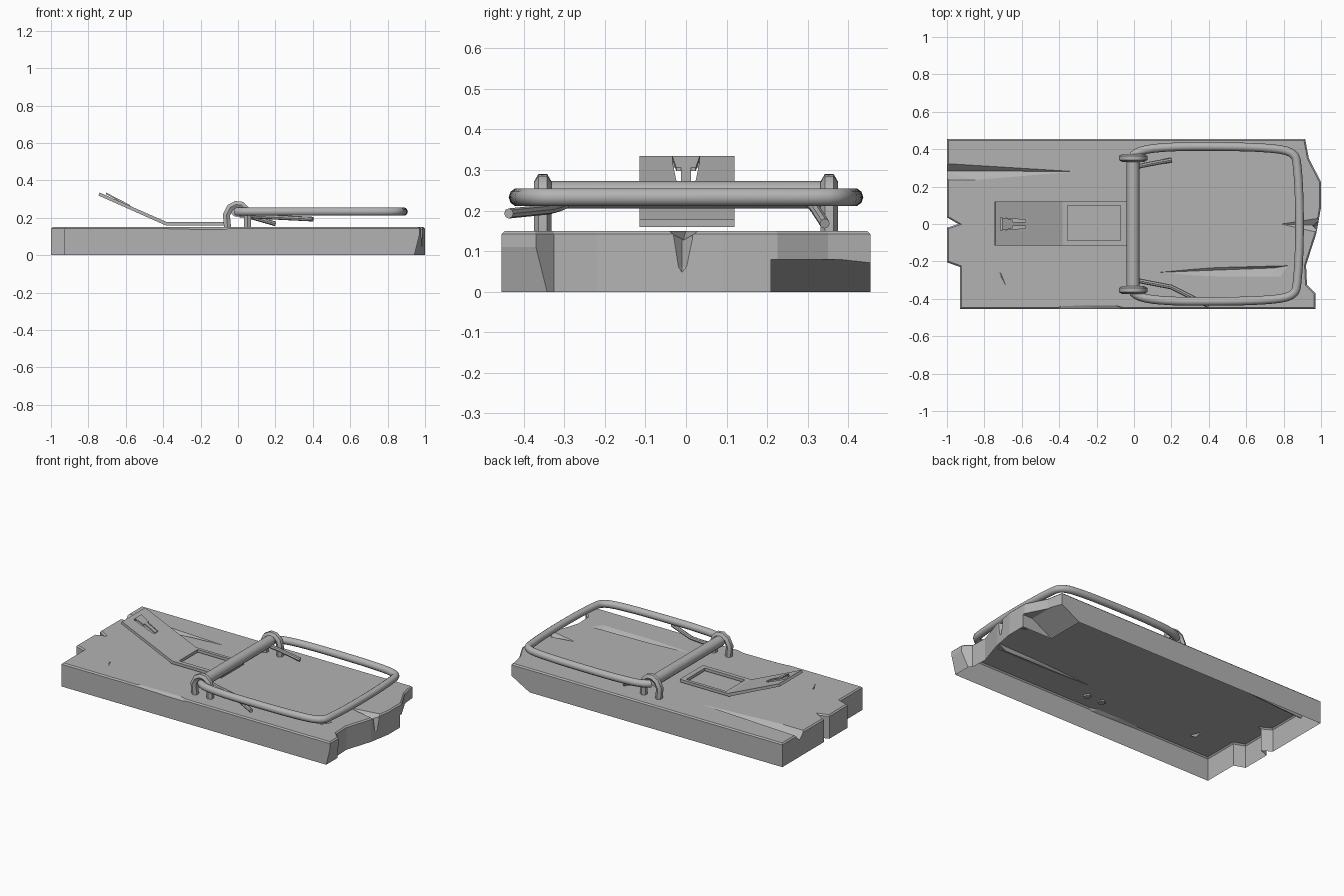
import bpy, bmesh
from mathutils import Vector

if "Cube" in bpy.data.objects:
    bpy.data.objects.remove(bpy.data.objects["Cube"])

grey = bpy.data.materials.new("plain_grey")
grey.diffuse_color = (0.45, 0.45, 0.45, 1)
grey.use_nodes = True
grey.node_tree.nodes["Principled BSDF"].inputs["Base Color"].default_value = grey.diffuse_color


def add(name, bm):
    bmesh.ops.recalc_face_normals(bm, faces=bm.faces)
    me = bpy.data.meshes.new(name)
    bm.to_mesh(me)
    bm.free()
    ob = bpy.data.objects.new(name, me)
    me.materials.append(grey)
    bpy.context.collection.objects.link(ob)
    return ob


def activate(ob):
    bpy.ops.object.select_all(action='DESELECT')
    ob.select_set(True)
    bpy.context.view_layer.objects.active = ob


def prism(name, pts, vec, bevel_top=0):
    """Extrude a flat outline along a vector."""
    bm = bmesh.new()
    f = bm.faces.new([bm.verts.new(p) for p in pts])
    r = bmesh.ops.extrude_face_region(bm, geom=[f], use_keep_orig=True)
    top = [v for v in r["geom"] if isinstance(v, bmesh.types.BMVert)]
    bmesh.ops.translate(bm, verts=top, vec=vec)
    bmesh.ops.recalc_face_normals(bm, faces=bm.faces)
    if bevel_top:
        ed = [e for e in bm.edges if all(v in top for v in e.verts)]
        bmesh.ops.bevel(bm, geom=ed, offset=bevel_top, segments=1, affect='EDGES')
    return add(name, bm)


def cut(ob, *hulls):
    """Subtract convex shapes, each given by its corner points."""
    for pts in hulls:
        bm = bmesh.new()
        for p in pts:
            bm.verts.new(p)
        bmesh.ops.convex_hull(bm, input=bm.verts)
        c = add("cutter", bm)
        c.hide_render = True
        m = ob.modifiers.new("cut", 'BOOLEAN')
        m.operation, m.solver, m.object = 'DIFFERENCE', 'EXACT', c
        activate(ob)
        bpy.ops.object.modifier_apply(modifier=m.name)
        bpy.data.objects.remove(c, do_unlink=True)


def box(x0, x1, y0, y1, z0, z1):
    return [(x, y, z) for x in (x0, x1) for y in (y0, y1) for z in (z0, z1)]


def wire(name, pts, radius, res=2, smooth_path=True):
    """Round wire following a path."""
    cu = bpy.data.curves.new(name, 'CURVE')
    cu.dimensions = '3D'
    cu.bevel_depth, cu.bevel_resolution, cu.use_fill_caps = radius, res, True
    s = cu.splines.new('NURBS' if smooth_path else 'POLY')
    s.points.add(len(pts) - 1)
    for p, co in zip(s.points, pts):
        p.co = (*co, 1)
    if smooth_path:
        s.order_u, s.use_endpoint_u, s.resolution_u = 3, True, 4
    ob = bpy.data.objects.new(name, cu)
    bpy.context.collection.objects.link(ob)
    activate(ob)
    bpy.ops.object.convert(target='MESH')
    ob = bpy.context.view_layer.objects.active
    ob.data.materials.clear()
    ob.data.materials.append(grey)
    bpy.ops.object.shade_smooth_by_angle(angle=0.7)
    return ob


# Worn board: broken outline with a step and a notch at the left end
H = 0.15
outline = [(-1, .455), (-1, .035), (-.94, 0), (-1, -.02), (-1, -.205), (-.93, -.23),
           (-.93, -.455), (.97, -.455), (.97, -.37), (.925, -.325), (.92, -.22),
           (.975, -.05), (1, .09), (1, .225), (.935, .35), (.915, .455)]
board = prism("board", [(x, y, 0) for x, y in outline], (0, 0, H), 0.008)
T = 0.16
cut(board,
    # long split from the left end
    [(-1.05, .335, T), (-1.05, .285, .105), (-1.05, .225, T), (-.8, .225, T), (-.28, .28, .152)],
    # dimple and upright notch in the right end
    [(.78, 0, .151), (1.05, .055, T), (1.05, -.075, T), (1.05, -.01, .115)],
    [(.945, -.01, .17), (1.05, .055, .17), (1.05, -.075, .17), (1.05, .055, .07),
     (1.05, -.075, .07), (.97, -.01, .06), (1.02, -.01, .01)],
    # slanted corner broken away underneath
    [(x, y, z) for y in (.21, .5) for x, z in ((.77, -.01), (.93, .08), (1.1, .08), (1.1, -.01))],
    # undercut of the front right corner
    [(x, y, z) for y in (-.5, -.335) for x, z in ((.94, -.01), (.975, .13), (1.1, .13), (1.1, -.01))],
    # chips along the front edge
    [(-.49, -.46, T), (-.36, -.42, T), (-.12, -.42, T), (.02, -.46, T),
     (-.44, -.48, .13), (-.03, -.48, .12)],
    [(-.08, -.46, T), (.1, -.442, T), (.4, -.442, T), (.7, -.46, T),
     (0, -.48, .135), (.6, -.48, .14)],
    # chip in the back edge
    [(.26, .46, T), (.32, .44, T), (.42, .44, T), (.48, .46, T), (.37, .48, .125)],
    # shallow gouge under the bow
    [(.06, -.262, .153), (.3, -.232, T), (.86, -.217, T), (.8, -.3, T), (.3, -.3, T),
     (.75, -.235, .128), (.35, -.25, .14)],
    # small scratch
    [(-.735, -.225, T), (-.715, -.235, T), (-.67, -.345, T), (-.71, -.3, .135)])

# The board is a shell, open underneath
bm = bmesh.new()
bm.from_mesh(board.data)
bmesh.ops.delete(bm, geom=[f for f in bm.faces if all(v.co.z < .002 for v in f.verts)],
                 context='FACES')
bm.to_mesh(board.data)
bm.free()

# Trigger plate: flat frame, then a raised paddle
profile = [(-.04, .16), (-.04, .178), (-.382, .178), (-.74, .335), (-.747, .32), (-.388, .16)]
pedal = prism("trigger_plate", [(x, -.115, z) for x, z in profile], (0, .235, 0))
cut(pedal, box(-.355, -.072, -.088, .1, .1, .25),
    [(x, y * s, z) for z in (.2, .4) for s in (-1, 1)
     for x, y in ((-.715, .034), (-.58, .022))])


# Bait clip: flared tab lifted from the paddle opening
def slope(x):
    return .178 + (-.382 - x) * .4385


tab = [(-.705, -.034), (-.705, .034), (-.65, .024), (-.65, .012), (-.578, .012),
       (-.578, -.012), (-.65, -.012), (-.65, -.024)]
prism("bait_clip", [(x, y, slope(x) - .004 - (x + .578) * .08) for x, y in tab], (0, 0, .009))

# Axle roller
wire("axle", [(-.005, -.335, .239), (-.005, .335, .239)], .034, 4, False)

# Staples holding the axle
arch = [(-.055, .14), (-.062, .215), (-.042, .255), (-.012, .271), (.018, .268),
        (.043, .245), (.052, .2), (.05, .14)]
for side, y in (("front", -.353), ("back", .353)):
    wire(side + "_staple", [(x, y, z) for x, z in arch], .022, 1, False)

# Striker bow
half = [(-.005, .365), (.02, .395), (.2, .414), (.45, .414), (.68, .41), (.86, .39),
        (.875, .3), (.885, .12)]
wire("striker_bow", [(x, y, .233) for x, y in half] + [(x, -y, .233) for x, y in half[::-1]],
     .023, 3)

# Spring arms
wire("front_spring_arm", [(.01, -.3, .215), (.07, -.312, .21), (.2, -.337, .203),
                          (.4, -.437, .193)], .0125, 2, False)
wire("back_spring_arm", [(.01, .305, .22), (.07, .318, .205), (.2, .342, .168)], .0125, 2, False)
